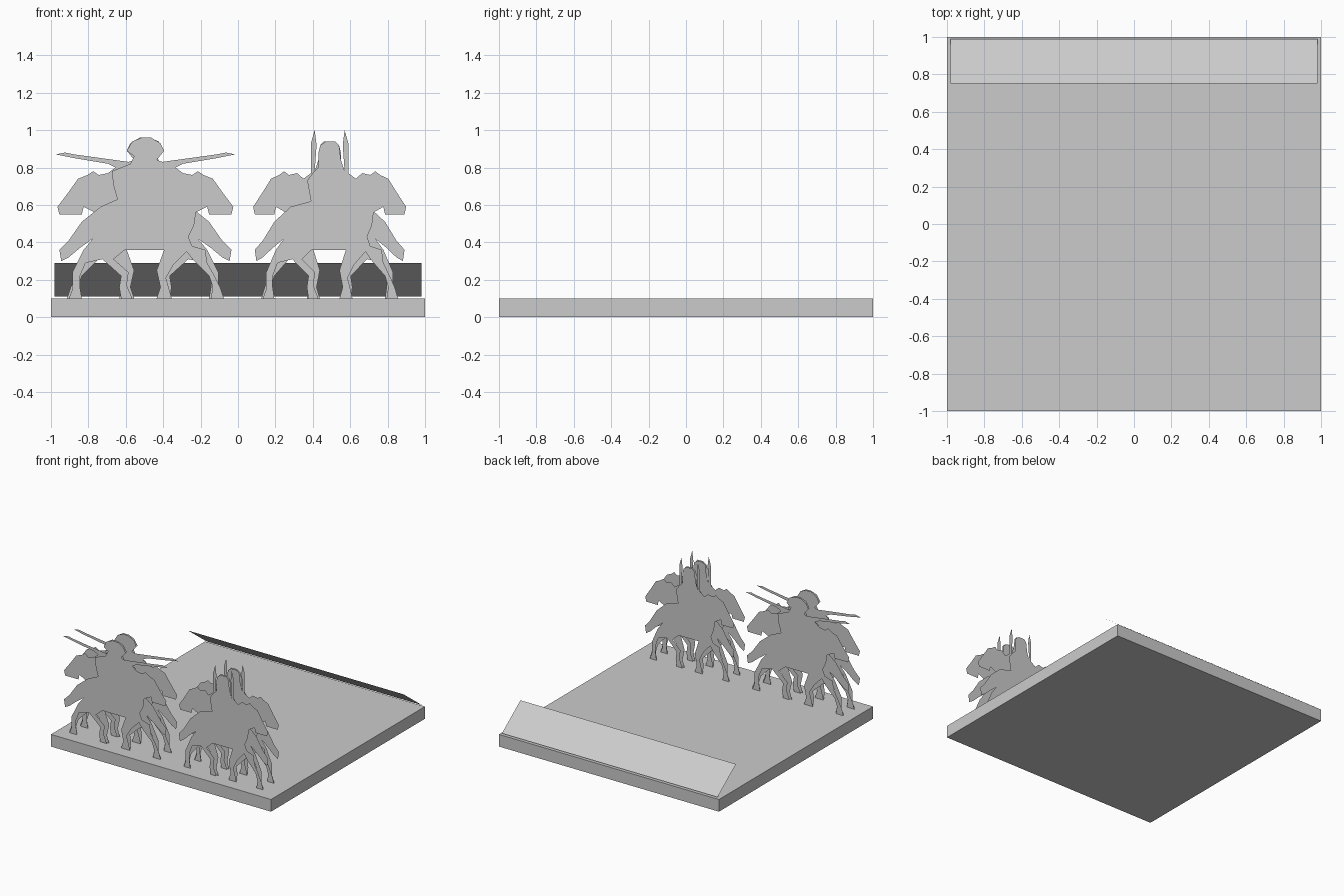
import bpy
import bmesh
from math import radians
from mathutils import Matrix, Vector

default_cube = bpy.data.objects.get("Cube")
if default_cube:
    bpy.data.objects.remove(default_cube, do_unlink=True)

# One plain grey for everything
grey = bpy.data.materials.new("plain_grey")
grey.use_nodes = True
grey_value = (0.6, 0.6, 0.6, 1)
grey.diffuse_color = grey_value
grey.node_tree.nodes["Principled BSDF"].inputs["Base Color"].default_value = grey_value


def add_object(name, bm):
    """Turn a bmesh into a named grey object."""
    mesh = bpy.data.meshes.new(name)
    bm.to_mesh(mesh)
    bm.free()
    mesh.materials.append(grey)
    obj = bpy.data.objects.new(name, mesh)
    bpy.context.collection.objects.link(obj)
    return obj


def add_sheet(name, points, facing):
    """Make one flat outline face whose normal points towards facing."""
    bm = bmesh.new()
    face = bm.faces.new([bm.verts.new(point) for point in points])
    face.normal_update()
    if face.normal.dot(Vector(facing)) < 0:
        face.normal_flip()
    return add_object(name, bm)


# Square base slab
bm = bmesh.new()
bmesh.ops.create_cube(bm, size=1)
bmesh.ops.transform(bm, matrix=Matrix.Translation((0, 0, 0.05)) @ Matrix.Diagonal((2, 2, 0.1, 1)), verts=bm.verts)
add_object("base_slab", bm)

# Sloping board along the back edge
board = [(-0.98, 0.99, 0.11), (0.98, 0.99, 0.11), (0.98, 0.75, 0.29), (-0.98, 0.75, 0.29)]
add_sheet("sloping_board", board, (0, 1, 1))

# Horse outline in hundredths, from the neck round the head, legs and tail to the rump
horse = [
    (-20, 77), (-25, 76), (-28, 78), (-31, 76), (-36, 74), (-41, 67), (-47, 59), (-46, 55),
    (-34, 55), (-33, 59), (-27, 56), (-26, 49), (-23, 43), (-25, 38), (-32, 36),
    # front legs
    (-33, 29), (-37, 22), (-40, 16), (-42, 10), (-35, 10), (-36, 16), (-34, 22), (-26, 30), (-22, 35),
    (-15, 28), (-11, 21), (-13, 14), (-14, 10), (-6, 10), (-8, 16), (-6, 25), (-10, 36),
    # hind legs
    (11, 36), (17, 31), (9, 24), (10, 17), (7, 10), (13, 10), (14, 16), (13, 22), (23, 31),
    (32, 29), (35, 22), (35, 16), (34, 10), (41, 10), (39, 15), (39, 24), (33, 36), (28, 42),
    # tail and rump
    (35, 37), (41, 32), (45, 30), (46, 36), (41, 41), (34, 51), (29, 55), (24, 59),
]

# Riders, from the rump up over the hat and weapon to the horse's neck
lancer = [
    (15, 63), (17, 70), (18, 78), (8, 82), (6, 86), (10, 89), (7, 94), (2, 96), (-3, 96),
    (-8, 93), (-10, 89), (-6, 84), (-9, 83), (-38, 87), (-43, 88), (-48, 87), (-43, 86),
    (-38, 85), (-20, 82), (-16, 80),
]
spearman = [
    (10, 62), (12, 73), (9, 77), (6, 80), (6, 88), (5, 92), (2, 94), (-3, 94), (-5, 92),
    (-6, 84), (-8, 78), (-7, 92), (-8, 100), (-10, 93), (-10, 77), (-14, 74),
]


def add_rider_group(name, rider, centre, stretch):
    """Two ranks, each with a rider facing left and a mirrored one facing right."""
    shape = [(u * stretch, z) for u, z in horse] + rider
    for rank, depth in (("front", -0.88), ("rear", -0.74)):
        for facing, mirror, step in (("right", 1, 0), ("left", -1, -0.015)):
            points = [(centre + mirror * u / 100, depth + step, z / 100) for u, z in shape]
            add_sheet(f"{name}_{rank}_facing_{facing}", points, (0, -1, 0))


add_rider_group("mounted_lancer", lancer, -0.495, 1)
add_rider_group("mounted_spearman", spearman, 0.49, 0.87)

# Fallen figures lying flat on the slab
fallen = [
    (-36, 13), (7, 13), (8, 16), (12, 17), (18, 13), (36, 13), (36, 11), (22, 11), (22, 8),
    (30, 7), (35, 5), (36, 0), (32, -2), (28, -3), (25, -10), (18, -15), (4, -16), (-10, -15),
    (-17, -11), (-19, -5), (-28, -7), (-33, -7), (-34, -14), (-37, -15), (-36, -3), (-30, -4),
    (-20, -1), (-13, 2), (-18, 4), (-32, 6), (-36, 9),
]
resting_places = {
    "fallen_figure_right_back": (0.58, 0.53, 0),
    "fallen_figure_right_front": (0.58, 0.16, 0),
    "fallen_figure_left_back": (-0.25, 0.43, -8),
    "fallen_figure_left_front": (-0.54, 0.05, -8),
}
for name, (x, y, turn) in resting_places.items():
    place = Matrix.Translation((x, y, 0.102)) @ Matrix.Rotation(radians(turn), 4, "Z")
    add_sheet(name, [place @ Vector((u / 100, v / 100, 0)) for u, v in fallen], (0, 0, 1))
